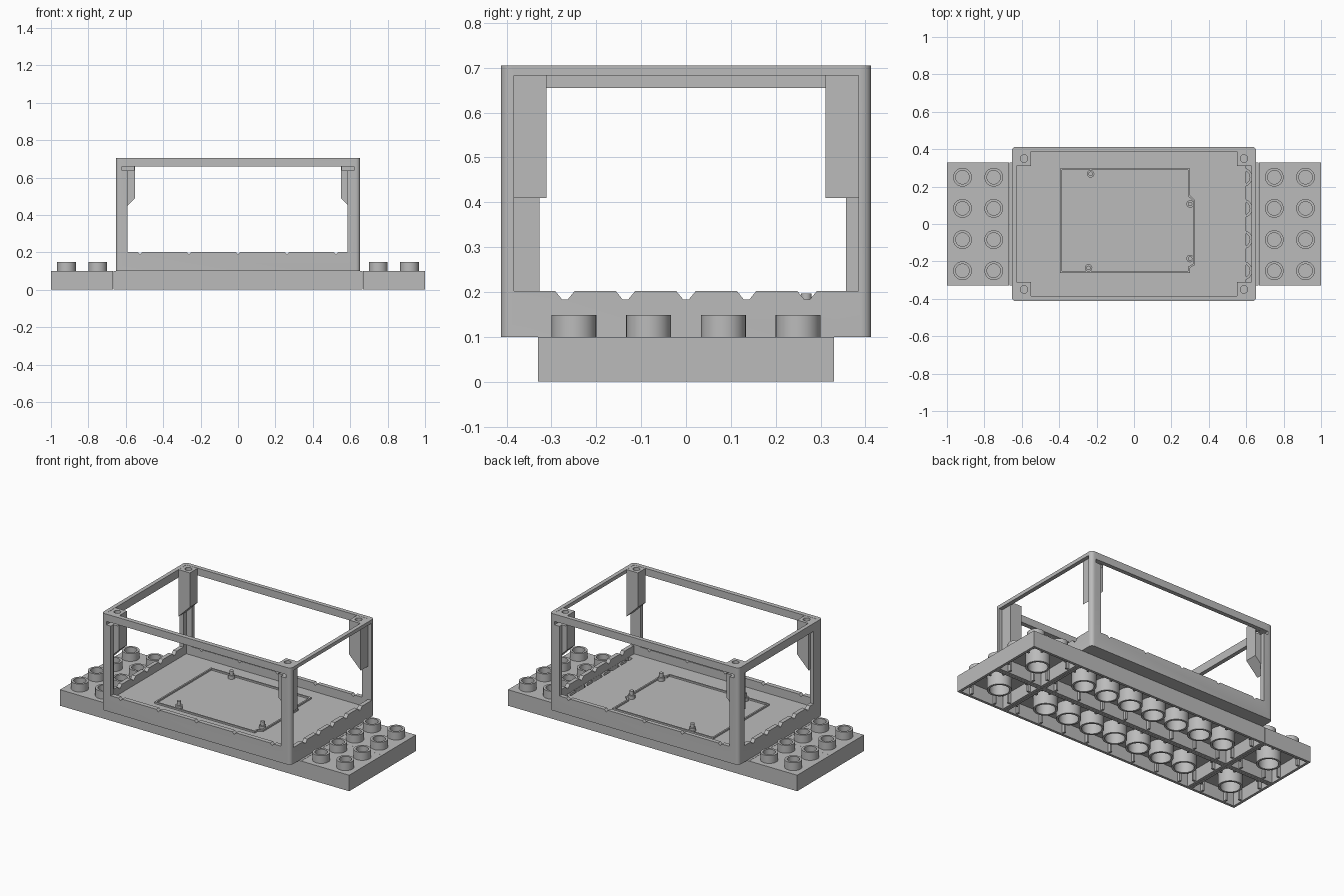
import bpy, bmesh, math
from mathutils import Matrix, Vector

if "Cube" in bpy.data.objects:
    bpy.data.objects.remove(bpy.data.objects["Cube"], do_unlink=True)

grey = bpy.data.materials.new("plain grey")
grey.use_nodes = True
grey.diffuse_color = (0.5, 0.5, 0.5, 1)
grey.node_tree.nodes["Principled BSDF"].inputs["Base Color"].default_value = (0.5, 0.5, 0.5, 1)


def box(bm, x0, x1, y0, y1, z0, z1):
    m = Matrix.Translation(((x0 + x1) / 2, (y0 + y1) / 2, (z0 + z1) / 2))
    m = m @ Matrix.Diagonal((x1 - x0, y1 - y0, z1 - z0, 1))
    return bmesh.ops.create_cube(bm, size=1, matrix=m)["verts"]


def cylinder(bm, x, y, r, z0, z1, n=32):
    bmesh.ops.create_cone(bm, cap_ends=True, segments=n, radius1=r, radius2=r, depth=z1 - z0,
                          matrix=Matrix.Translation((x, y, (z0 + z1) / 2)))


def tube(bm, x, y, outer, inner, z0, z1, n=32):
    rings = []
    for r, z in ((outer, z0), (outer, z1), (inner, z1), (inner, z0)):
        rings.append([bm.verts.new((x + r * math.cos(2 * math.pi * i / n),
                                    y + r * math.sin(2 * math.pi * i / n), z)) for i in range(n)])
    for k in range(4):
        a, b = rings[k], rings[(k + 1) % 4]
        for i in range(n):
            j = (i + 1) % n
            bm.faces.new((a[i], a[j], b[j], b[i]))


def prism(bm, points, direction):
    face = bm.faces.new([bm.verts.new(p) for p in points])
    new = bmesh.ops.extrude_face_region(bm, geom=[face])["geom"]
    bmesh.ops.translate(bm, vec=direction, verts=[v for v in new if isinstance(v, bmesh.types.BMVert)])


def finish(name, bm, smooth=True):
    bmesh.ops.recalc_face_normals(bm, faces=bm.faces)
    mesh = bpy.data.meshes.new(name)
    bm.to_mesh(mesh)
    bm.free()
    mesh.materials.append(grey)
    ob = bpy.data.objects.new(name, mesh)
    bpy.context.collection.objects.link(ob)
    if smooth:
        bpy.ops.object.select_all(action='DESELECT')
        ob.select_set(True)
        bpy.context.view_layer.objects.active = ob
        bpy.ops.object.shade_smooth_by_angle(angle=math.radians(30))
    return ob


def cut(ob, cutters):
    for c in cutters:
        mod = ob.modifiers.new("cut", 'BOOLEAN')
        mod.operation, mod.solver, mod.object = 'DIFFERENCE', 'EXACT', c
    dg = bpy.context.evaluated_depsgraph_get()
    mesh = bpy.data.meshes.new_from_object(ob.evaluated_get(dg))
    ob.modifiers.clear()
    ob.data = mesh


SIDES = (-1, 1)
CORNERS = [(sx, sy) for sx in SIDES for sy in SIDES]
PITCH = 1 / 6


# Hollow base plates with inner tubes and short wall ribs
def plate(name, cx, cy, columns):
    bm = bmesh.new()
    w, h, t = columns * PITCH / 2 - 0.001, PITCH - 0.002, 0.016
    x0, x1, y0, y1 = cx - w, cx + w, cy - h, cy + h
    box(bm, x0, x1, y0, y1, 0.08, 0.1)
    for a, b in ((y0, y0 + t), (y1 - t, y1)):
        box(bm, x0, x1, a, b, 0, 0.081)
    for a, b in ((x0, x0 + t), (x1 - t, x1)):
        box(bm, a, b, y0 + t, y1 - t, 0, 0.081)
    for i in range(columns):
        x = cx + (i - (columns - 1) / 2) * PITCH
        box(bm, x - 0.006, x + 0.006, y0 + t, y0 + 0.035, 0.005, 0.081)
        box(bm, x - 0.006, x + 0.006, y1 - 0.035, y1 - t, 0.005, 0.081)
    for s in SIDES:
        y = cy + s * PITCH / 2
        box(bm, x0 + t, x0 + 0.035, y - 0.006, y + 0.006, 0.005, 0.081)
        box(bm, x1 - 0.035, x1 - t, y - 0.006, y + 0.006, 0.005, 0.081)
    for i in range(1, columns):
        tube(bm, cx + (i - columns / 2) * PITCH, cy, 0.069, 0.056, 0, 0.081)
    finish(name, bm)


for sy, side in ((-1, "front"), (1, "back")):
    plate(side + "_middle_plate", 0, sy * 0.165, 8)
    plate(side + "_left_plate", 0.833, sy * 0.165, 2)
    plate(side + "_right_plate", -0.833, sy * 0.165, 2)

# Hollow studs, including the row half hidden under the tray
bm = bmesh.new()
for x in (-0.917, -0.75, 0.583, 0.75, 0.917):
    for k in (-1.5, -0.5, 0.5, 1.5):
        tube(bm, x, k * PITCH, 0.05, 0.036, 0.099, 0.149)
finish("studs", bm)

# Open frame: rounded block with the interior, windows and notches cut away
bm = bmesh.new()
X, Y = 0.653, 0.413
verts = box(bm, -X, X, -Y, Y, 0.1, 0.705)
upright = [e for e in bm.edges if abs(e.verts[0].co.z - e.verts[1].co.z) > 0.1]
bmesh.ops.bevel(bm, geom=upright, offset=0.022, segments=5, affect='EDGES', profile=0.5)
frame = finish("open_frame", bm)


def box_cutter(name, *size):
    bm = bmesh.new()
    box(bm, *size)
    return finish(name, bm, False)


cutters = [
    box_cutter("interior_cutter", -0.628, 0.628, -0.385, 0.387, 0.15, 0.8),
    box_cutter("long_window_cutter", -0.59, 0.585, -0.5, 0.5, 0.203, 0.66),
    box_cutter("left_window_cutter", 0.5, 0.8, -0.383, 0.385, 0.202, 0.683),
    box_cutter("right_window_cutter", -0.8, -0.5, -0.327, 0.357, 0.202, 0.655),
    box_cutter("floor_gap_cutter", 0.6, 0.627, -0.33, 0.33, 0.05, 0.16),
]
bm = bmesh.new()
for i in range(-2, 3):
    for s in SIDES:
        x, y = i * 0.262, i * 0.135
        prism(bm, [(x - 0.02, s * 0.36, 0.21), (x + 0.02, s * 0.36, 0.21), (x, s * 0.36, 0.19)], (0, s * 0.1, 0))
        prism(bm, [(s * 0.61, y - 0.03, 0.212), (s * 0.61, y + 0.03, 0.212), (s * 0.61, y + 0.006, 0.183),
                   (s * 0.61, y - 0.006, 0.183)], (s * 0.1, 0, 0))
cutters.append(finish("notch_cutter", bm, False))

# Screw holes and nut slots in the corners
bm = bmesh.new()
for sx, sy in CORNERS:
    cylinder(bm, sx * 0.588, sy * 0.35, 0.02, 0.55, 0.8)
holes = finish("screw_hole_cutter", bm, False)
bm = bmesh.new()
for sx, sy in CORNERS:
    a, b = sorted((sx * 0.556, sx * 0.62))
    c, d = sorted((sy * 0.325, sy * 0.45))
    box(bm, a, b, c, d, 0.638, 0.659)
slots = finish("nut_slot_cutter", bm, False)
cut(frame, cutters + [slots])

# Tapered corner blocks
bm = bmesh.new()
for sx, sy in CORNERS:
    y = sy * 0.311
    prism(bm, [(sx * 0.63, y, 0.41), (sx * 0.55, y, 0.49), (sx * 0.55, y, 0.704), (sx * 0.63, y, 0.704)],
          (0, sy * 0.077, 0))
blocks = finish("corner_blocks", bm, False)
cut(blocks, [holes, slots])
for c in cutters + [holes, slots]:
    bpy.data.objects.remove(c, do_unlink=True)

# Thin raised outline on the tray floor
bm = bmesh.new()
path = [(-0.39, 0.293), (0.295, 0.293), (0.295, 0.15), (0.322, 0.125), (0.322, -0.215),
        (0.295, -0.232), (0.295, -0.257), (-0.39, -0.257)]
for p, q in zip(path, path[1:] + path[:1]):
    p, q = Vector((*p, 0)), Vector((*q, 0))
    d = q - p
    verts = box(bm, -d.length / 2 - 0.004, d.length / 2 + 0.004, -0.005, 0.005, 0.149, 0.16)
    m = Matrix.Translation((p + q) / 2) @ Matrix.Rotation(math.atan2(d.y, d.x), 4, 'Z')
    bmesh.ops.transform(bm, matrix=m, verts=verts)
finish("floor_outline", bm, False)

# Stepped mounting pins
bm = bmesh.new()
for x, y in ((-0.232, 0.268), (0.3, 0.107), (0.3, -0.185), (-0.243, -0.235)):
    cylinder(bm, x, y, 0.02, 0.149, 0.172, 20)
    cylinder(bm, x, y, 0.012, 0.17, 0.197, 20)
finish("mounting_pins", bm)
